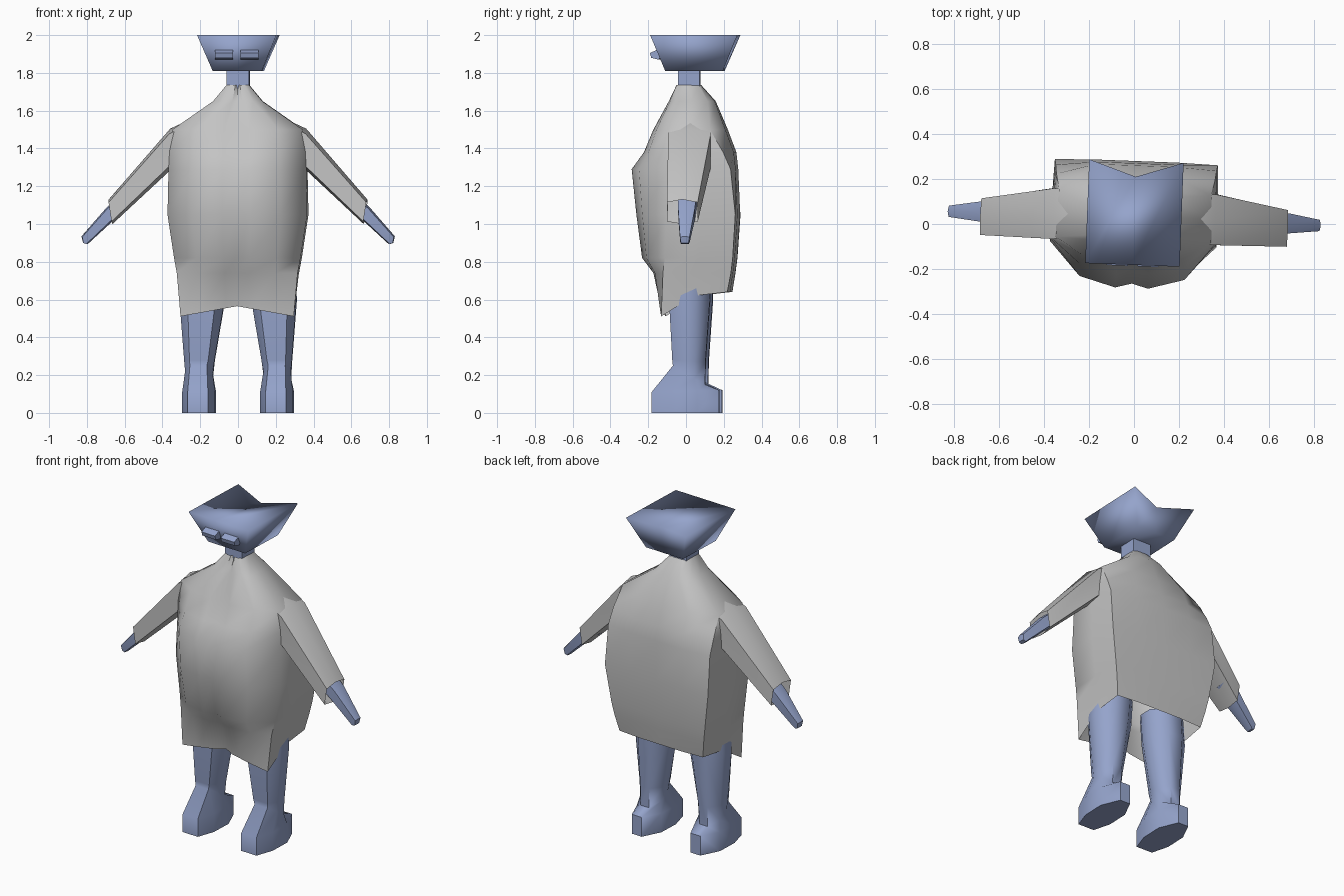
import bpy, bmesh, math
from mathutils import Matrix, Vector

cube = bpy.data.objects.get("Cube")
if cube:
    bpy.data.objects.remove(cube, do_unlink=True)

TURN = Matrix.Rotation(math.radians(-2.2), 4, 'Z')  # whole figure is turned a little


def material(name, rgb):
    m = bpy.data.materials.new(name)
    m.use_nodes = True
    m.diffuse_color = (*rgb, 1)
    m.node_tree.nodes["Principled BSDF"].inputs["Base Color"].default_value = (*rgb, 1)
    return m


GREY = material("robe grey", (0.55, 0.55, 0.55))
BLUE = material("skin blue", (0.30, 0.37, 0.60))


def loft(name, rings, mat, caps=(True, True), angle=50):
    """Skin a list of equal-length point rings into one closed tube."""
    bm = bmesh.new()
    loops = [[bm.verts.new(p) for p in ring] for ring in rings]
    n = len(loops[0])
    for a, b in zip(loops, loops[1:]):
        for i in range(n):
            j = (i + 1) % n
            bm.faces.new((a[i], a[j], b[j], b[i]))
    for cap, ring in zip(caps, (loops[0], loops[-1])):
        if cap:
            bm.faces.new(ring)
    bmesh.ops.recalc_face_normals(bm, faces=bm.faces)
    bm.transform(TURN)
    mesh = bpy.data.meshes.new(name)
    bm.to_mesh(mesh)
    bm.free()
    mesh.materials.append(mat)
    obj = bpy.data.objects.new(name, mesh)
    bpy.context.collection.objects.link(obj)
    bpy.ops.object.select_all(action='DESELECT')
    obj.select_set(True)
    bpy.context.view_layer.objects.active = obj
    bpy.ops.object.shade_smooth_by_angle(angle=math.radians(angle))
    return obj


def pair(name, rings, mat, **kw):
    """Build a part on the left and its mirror on the right."""
    for side, s in (("left", 1), ("right", -1)):
        loft(f"{side}_{name}", [[(s * x, y, z) for x, y, z in r] for r in rings], mat, **kw)


def mirrored(half):
    """Close a half outline running from front centre to back centre."""
    return half + [(-x, y, z) for x, y, z in half[-2:0:-1]]


# Robe: height, half width, front y, front side y, back corner y, back y
def robe_ring(z, w, front, side, corner, back):
    half = [(0, front + 0.02, z), (0.2 * w, front, z),
            (0.64 * w, front + 0.22 * (side - front), z), (w, side, z),
            (w, (side + corner) / 2, z), (0.98 * w, corner, z),
            (0.5 * w, back, z), (0, back, z)]
    return mirrored(half)


robe = [robe_ring(*r) for r in (
    (0.64, 0.30, -0.13, -0.12, 0.23, 0.24),
    (0.74, 0.32, -0.17, -0.11, 0.25, 0.255),
    (0.82, 0.335, -0.23, -0.10, 0.26, 0.265),
    (1.05, 0.37, -0.26, -0.09, 0.275, 0.28),
    (1.29, 0.365, -0.285, -0.08, 0.25, 0.27),
    (1.38, 0.36, -0.22, -0.08, 0.21, 0.26),
    (1.50, 0.345, -0.17, -0.07, 0.14, 0.215),
    (1.65, 0.13, -0.09, -0.05, 0.12, 0.155),
    (1.735, 0.06, -0.05, -0.04, 0.07, 0.08))]
# the hem hangs lower in front, lowest at the front corners
robe[0] = [(x, y, 0.565 - 0.18 * abs(x) if y < -0.09 else 0.62 if y < 0.1 else z)
           for x, y, z in robe[0]]
loft("robe", robe, GREY, caps=(False, False))


# Sleeves: top and bottom points and depth range of each section
def sleeve_ring(xt, zt, xb, zb, y0, y1):
    top, low = Vector((xt, 0, zt)), Vector((xb, 0, zb))
    spots = ((0, 0.5), (0.12, 1), (0.9, 1), (1, 0.5), (0.9, 0), (0.12, 0))
    ring = []
    for t, u in spots:
        p = top.lerp(low, t)
        ring.append((p.x, y0 + u * (y1 - y0), p.z))
    return ring


pair("sleeve", [sleeve_ring(*r) for r in (
    (0.24, 1.56, 0.30, 1.32, -0.07, 0.14),
    (0.36, 1.505, 0.37, 1.275, -0.08, 0.145),
    (0.685, 1.13, 0.665, 1.0, -0.075, 0.088))], GREY, caps=(False, False))

# Forearms with blunt hands
pair("hand", [sleeve_ring(*r) for r in (
    (0.60, 1.17, 0.57, 1.09, -0.02, 0.08),
    (0.695, 1.09, 0.665, 1.015, -0.015, 0.073),
    (0.83, 0.935, 0.79, 0.90, 0.0, 0.05),
    (0.822, 0.90, 0.80, 0.893, 0.005, 0.045))], BLUE)


# Legs and feet: inner x, outer x, front y, back y, front z, back z
def leg_ring(x0, x1, y0, y1, z0, z1):
    c, w = (x0 + x1) / 2, (x1 - x0) / 2
    spots = ((-0.62, 0), (0.62, 0), (1, 0.3), (1, 0.68), (0.4, 1), (-0.4, 1), (-1, 0.68), (-1, 0.3))
    return [(c + w * u, y0 + t * (y1 - y0), z0 + t * (z1 - z0)) for u, t in spots]


pair("leg", [leg_ring(*r) for r in (
    (0.12, 0.293, -0.172, 0.185, 0, 0),
    (0.12, 0.293, -0.172, 0.185, 0.11, 0.12),
    (0.135, 0.28, -0.06, 0.11, 0.25, 0.15),
    (0.125, 0.285, -0.063, 0.112, 0.28, 0.27),
    (0.07, 0.31, -0.08, 0.135, 0.60, 0.60),
    (0.06, 0.30, -0.08, 0.135, 0.75, 0.75))], BLUE)


# Neck
def box_ring(w, y0, y1, z):
    return [(-w, y0, z), (w, y0, z), (w, y1, z), (-w, y1, z)]


loft("neck", [box_ring(0.06, -0.04, 0.075, z) for z in (1.70, 1.83)], BLUE)


# Head: flaring block with a flat top and a notch at the back
def head_ring(w, front, back, notch, z, dip=0):
    return mirrored([(0, front, z), (w, front, z), (w, back, z), (0, notch, z - dip)])


loft("head", [head_ring(0.13, -0.105, 0.20, 0.20, 1.81),
              head_ring(0.21, -0.182, 0.28, 0.21, 2.0, 0.03)], BLUE, angle=180)

# Eyes: two small tilted blocks on the face
pair("eye", [[(x, -0.14, 1.87), (x, -0.18, 1.88), (x, -0.187, 1.905),
              (x, -0.15, 1.922), (x, -0.12, 1.91)] for x in (0.02, 0.115)], BLUE, angle=30)
